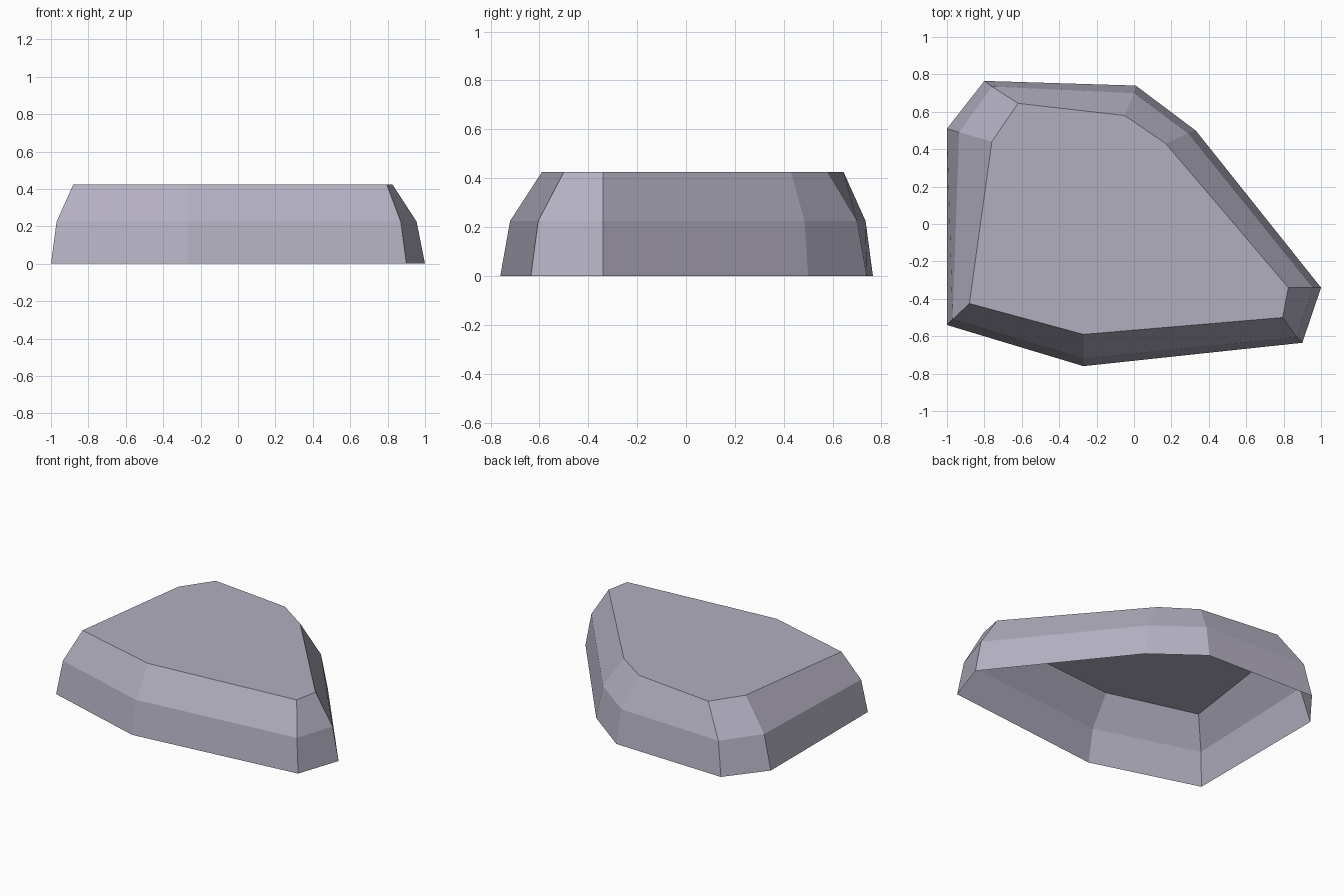
import bpy
import bmesh

cube = bpy.data.objects.get("Cube")
if cube:
    bpy.data.objects.remove(cube, do_unlink=True)

# Stone colour
stone = bpy.data.materials.new("lilac grey stone")
stone.use_nodes = True
colour = (0.45, 0.43, 0.53, 1.0)
stone.diffuse_color = colour
stone.node_tree.nodes["Principled BSDF"].inputs["Base Color"].default_value = colour

# Outlines of the slab, anticlockwise from the front right corner
base = [(-1, -.54), (-.27, -.76), (.9, -.635), (1, -.34),
        (.33, .5), (.01, .74), (-.8, .765), (-1, .51)]
shoulder = [(-.97, -.51), (-.27, -.72), (.87, -.605), (.955, -.34),
            (.29, .485), (0, .7), (-.76, .735), (-.935, .49)]
crown = [(-.88, -.425), (-.27, -.59), (.795, -.5), (.825, -.34),
         (.17, .43), (-.05, .58), (-.62, .645), (-.76, .44)]

# Hollow shell: two sloping bands and a flat top, open underneath
bm = bmesh.new()
rings = [[bm.verts.new((x, y, z)) for x, y in outline]
         for outline, z in ((base, 0), (shoulder, .225), (crown, .425))]
for low, high in zip(rings, rings[1:]):
    for i in range(len(low)):
        j = (i + 1) % len(low)
        bm.faces.new((low[i], low[j], high[j], high[i]))
bm.faces.new(rings[-1])

mesh = bpy.data.meshes.new("rock_slab")
bm.to_mesh(mesh)
bm.free()
mesh.materials.append(stone)
slab = bpy.data.objects.new("rock_slab", mesh)
bpy.context.collection.objects.link(slab)
